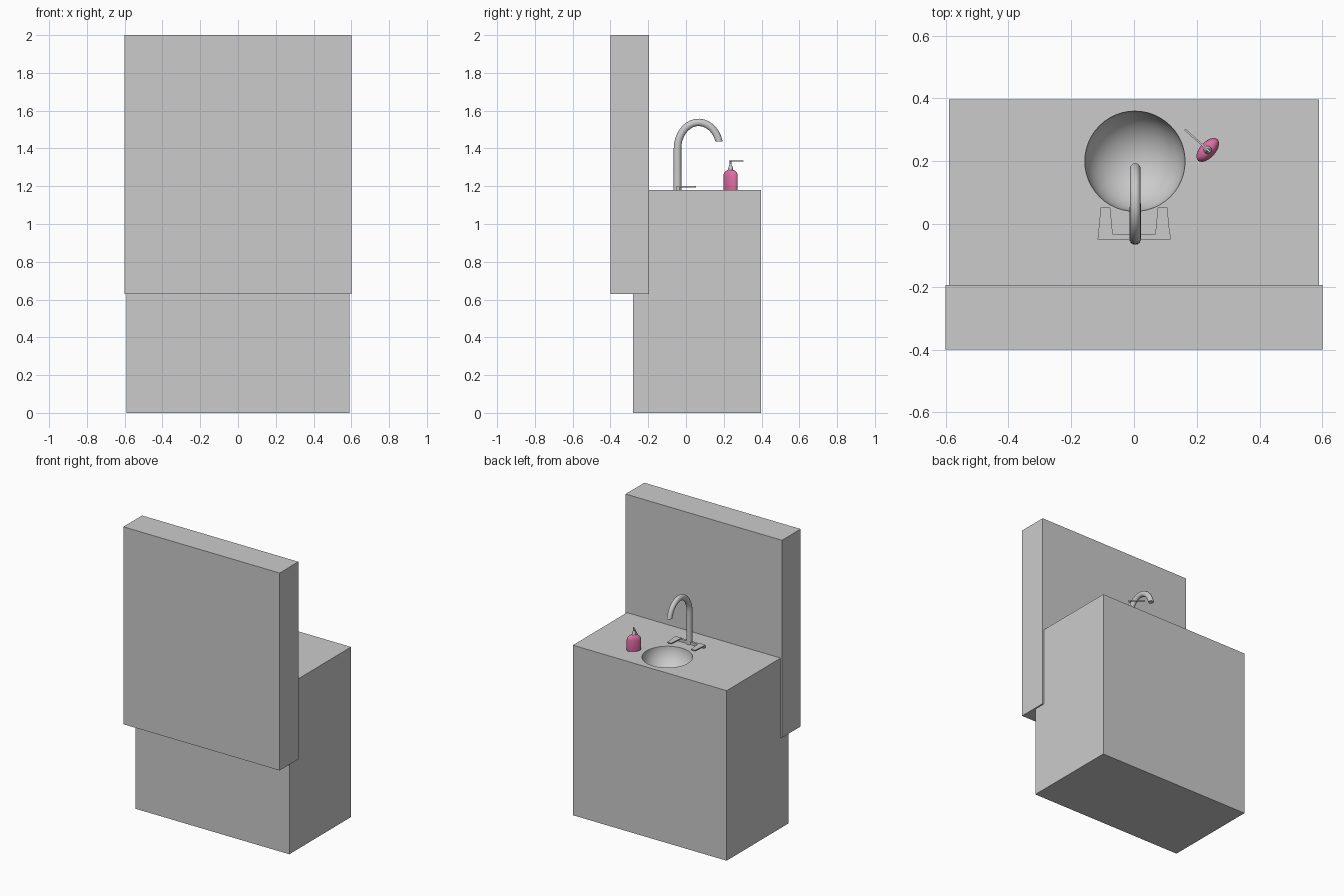
import bpy, bmesh, math
from mathutils import Matrix

if "Cube" in bpy.data.objects:
    bpy.data.objects.remove(bpy.data.objects["Cube"])

TOP = 1.18  # counter height


def obj_from(bm, name, smooth=False):
    bmesh.ops.recalc_face_normals(bm, faces=bm.faces[:])
    me = bpy.data.meshes.new(name)
    bm.to_mesh(me)
    bm.free()
    ob = bpy.data.objects.new(name, me)
    bpy.context.collection.objects.link(ob)
    if smooth:
        bpy.ops.object.select_all(action='DESELECT')
        ob.select_set(True)
        bpy.context.view_layer.objects.active = ob
        bpy.ops.object.shade_smooth_by_angle(angle=math.radians(40))
    return ob


def box(name, lo, hi):
    bm = bmesh.new()
    bmesh.ops.create_cube(bm, size=1)
    for v in bm.verts:
        v.co = [l + (c + 0.5) * (h - l) for l, h, c in zip(lo, hi, v.co)]
    return obj_from(bm, name)


def prism(name, pts, z0, z1):
    bm = bmesh.new()
    f = bm.faces.new([bm.verts.new((x, y, z0)) for x, y in pts])
    ext = bmesh.ops.extrude_face_region(bm, geom=[f])['geom']
    for v in ext:
        if isinstance(v, bmesh.types.BMVert):
            v.co.z = z1
    return obj_from(bm, name)


def rings(name, profile, matrix, n=24):
    # stack of (long radius, short radius, z) ellipses, capped at both ends
    bm = bmesh.new()
    loops = [[bm.verts.new((a * math.cos(2 * math.pi * i / n), b * math.sin(2 * math.pi * i / n), z))
              for i in range(n)] for a, b, z in profile]
    for p, q in zip(loops, loops[1:]):
        for i in range(n):
            bm.faces.new((p[i], p[(i + 1) % n], q[(i + 1) % n], q[i]))
    bm.faces.new(loops[0])
    bm.faces.new(loops[-1])
    bm.transform(matrix)
    return obj_from(bm, name, True)


# Upright panel and cabinet
box("back_panel", (-0.6, -0.4, 0.63), (0.6, -0.195, 2.0))
cabinet = box("cabinet", (-0.59, -0.28, 0), (0.59, 0.397, TOP))

# Round bowl cut into the counter
bm = bmesh.new()
bmesh.ops.create_uvsphere(bm, u_segments=48, v_segments=24, radius=0.16)
bm.transform(Matrix.Translation((0.003, 0.2, TOP + 0.002)) @ Matrix.Diagonal((1, 1, 0.9, 1)))
cutter = obj_from(bm, "bowl_cutter", True)
cutter.hide_render = True
mod = cabinet.modifiers.new("bowl", 'BOOLEAN')
mod.operation = 'DIFFERENCE'
mod.solver = 'EXACT'
mod.object = cutter
bpy.ops.object.select_all(action='DESELECT')
cabinet.select_set(True)
bpy.context.view_layer.objects.active = cabinet
bpy.ops.object.modifier_apply(modifier=mod.name)
bpy.ops.object.shade_smooth_by_angle(angle=math.radians(30))
bpy.data.objects.remove(cutter)

# Gooseneck spout: round tube along a vertical stem and an arch
path = [(-0.045, TOP, 0.021), (-0.045, 1.30, 0.020)]
for i in range(17):
    a = math.pi - i / 16 * math.radians(164)
    path.append((0.067 + 0.112 * math.cos(a), 1.40 + 0.138 * math.sin(a), 0.02 - 0.001 * i / 16))
bm = bmesh.new()
loops, n = [], 16
for k, (y, z, r) in enumerate(path):
    p, q = path[max(k - 1, 0)], path[min(k + 1, len(path) - 1)]
    t = math.atan2(q[1] - p[1], q[0] - p[0])
    if k == len(path) - 1:
        t = -math.pi / 2  # outlet cut level
    loops.append([bm.verts.new((0.004 + 0.9 * r * math.cos(u), y - r * math.sin(u) * math.sin(t),
                                z + r * math.sin(u) * math.cos(t)))
                  for u in (2 * math.pi * i / n for i in range(n))])
for p, q in zip(loops, loops[1:]):
    for i in range(n):
        bm.faces.new((p[i], p[(i + 1) % n], q[(i + 1) % n], q[i]))
bm.faces.new(loops[0])
bm.faces.new(loops[-1])
obj_from(bm, "spout", True)

# Tap base bar and two flat tapered levers
box("tap_base", (-0.114, -0.05, TOP), (0.116, -0.034, TOP + 0.018))
for side, name in ((-1, "left_lever"), (1, "right_lever")):
    pts = [(0.116, -0.05), (0.106, 0.053), (0.076, 0.053), (0.066, -0.05)]
    prism(name, [(side * x, y) for x, y in pts], TOP + 0.013, TOP + 0.02)

# Soap bottle, oval in plan, with pump and thin nozzle
place = Matrix.Translation((0.235, 0.236, TOP)) @ Matrix.Rotation(math.radians(48), 4, 'Z')
bottle = rings("soap_bottle", [(0.045, 0.024, 0), (0.046, 0.025, 0.004), (0.046, 0.025, 0.075),
                               (0.043, 0.023, 0.088), (0.034, 0.019, 0.098),
                               (0.022, 0.015, 0.104), (0.014, 0.013, 0.107)], place)
pink = bpy.data.materials.new("pink")
pink.diffuse_color = (0.75, 0.16, 0.38, 1)
pink.use_nodes = True
pink.node_tree.nodes["Principled BSDF"].inputs["Base Color"].default_value = pink.diffuse_color
bottle.data.materials.append(pink)
rings("pump", [(0.013, 0.013, 0.105), (0.013, 0.013, 0.113), (0.010, 0.010, 0.125),
               (0.005, 0.005, 0.136), (0.004, 0.004, 0.155)], place, 16)
nozzle = box("nozzle", (-0.003, -0.010, 0.150), (0.003, 0.098, 0.156))
nozzle.data.transform(place)
